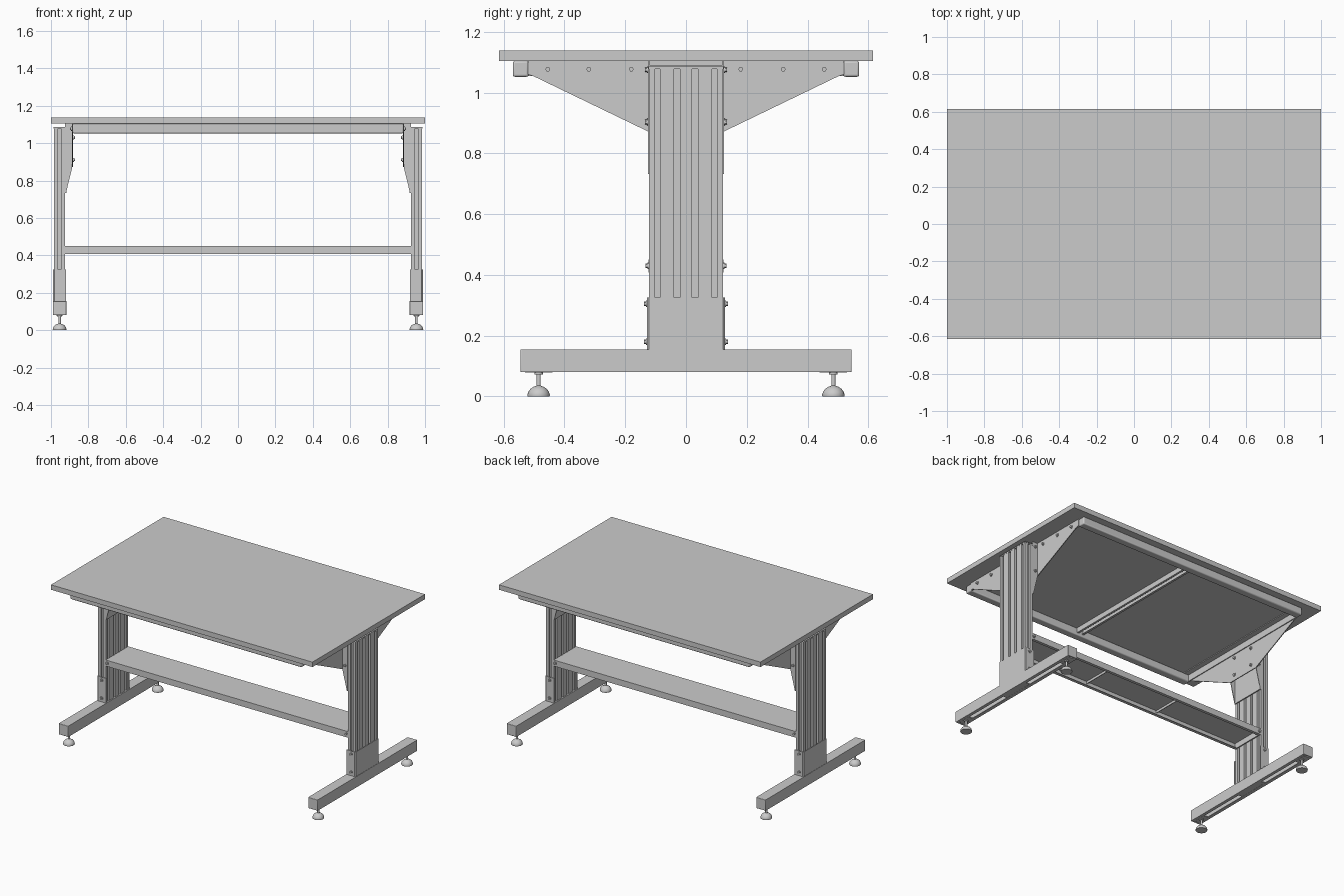
import bpy, bmesh, math
from mathutils import Matrix, Vector

if "Cube" in bpy.data.objects:
    bpy.data.objects.remove(bpy.data.objects["Cube"])


def finish(name, bm, mirror="", bevel=0.0):
    """Turn a bmesh into a named object, optionally mirrored about the world axes."""
    bmesh.ops.remove_doubles(bm, verts=bm.verts, dist=1e-5)
    bmesh.ops.recalc_face_normals(bm, faces=bm.faces)
    me = bpy.data.meshes.new(name)
    bm.to_mesh(me)
    bm.free()
    for p in me.polygons:
        p.use_smooth = True
    me.set_sharp_from_angle(angle=math.radians(35))
    ob = bpy.data.objects.new(name, me)
    bpy.context.collection.objects.link(ob)
    if bevel:
        m = ob.modifiers.new("bevel", 'BEVEL')
        m.width, m.segments = bevel, 3
    if mirror:
        m = ob.modifiers.new("mirror", 'MIRROR')
        m.use_axis = ['X' in mirror, 'Y' in mirror, False]
        m.use_mirror_merge = False
    return ob


def prism(name, pts, axis, a, b, mirror="", bevel=0.0):
    """Extrude a 2D outline along an axis from a to b."""
    place = {'X': lambda u, v: (a, u, v), 'Y': lambda u, v: (u, a, v),
             'Z': lambda u, v: (u, v, a)}[axis]
    bm = bmesh.new()
    f = bm.faces.new([bm.verts.new(place(u, v)) for u, v in pts])
    r = bmesh.ops.extrude_face_region(bm, geom=[f])
    bm.faces.ensure_lookup_table()
    d = Vector([(b - a) if axis == k else 0 for k in 'XYZ'])
    new = [v for v in r['geom'] if isinstance(v, bmesh.types.BMVert)]
    bmesh.ops.translate(bm, verts=new, vec=d)
    if not any(set(g.verts) == {v for v in g.verts if abs(v.co['XYZ'.index(axis)] - a) < 1e-7} for g in bm.faces):
        low = [v for v in bm.verts if v not in new]
        bm.faces.new(low)
    return finish(name, bm, mirror, bevel)


def box(name, x, y, z, mirror="", bevel=0.0):
    return prism(name, [(x[0], y[0]), (x[1], y[0]), (x[1], y[1]), (x[0], y[1])],
                 'Z', z[0], z[1], mirror, bevel)


def channel(c0, c1, z0, z1, t, lip):
    """Outline of a downward-open channel with inward lips."""
    return [(c0, z0), (c0 + lip, z0), (c0 + lip, z0 + t), (c0 + t, z0 + t), (c0 + t, z1 - t),
            (c1 - t, z1 - t), (c1 - t, z0 + t), (c1 - lip, z0 + t), (c1 - lip, z0),
            (c1, z0), (c1, z1), (c0, z1)]


def bolts(name, places, direction, mirror):
    """Hex bolt heads with washers, standing on a surface."""
    bm = bmesh.new()
    rot = Vector((0, 0, 1)).rotation_difference(Vector(direction)).to_matrix().to_4x4()
    for p in places:
        for seg, r, h in ((16, .011, .004), (6, .008, .010)):
            m = Matrix.Translation(p) @ rot @ Matrix.Translation((0, 0, h / 2))
            bmesh.ops.create_cone(bm, cap_ends=True, segments=seg, radius1=r,
                                  radius2=r, depth=h, matrix=m)
    return finish(name, bm, mirror)


# Worktop
box("worktop", (-1, 1), (-.615, .615), (1.104, 1.138))

# Frame under the worktop
box("long_rail", (-.885, .885), (.518, .57), (1.052, 1.104), "Y", .007)
prism("centre_crossbeam", channel(-.026, .026, 1.07, 1.104, .004, .014), 'Y', -.518, .518)
box("end_crossbeam_flange", (.84, .883), (-.518, .518), (1.099, 1.104), "X")
box("end_crossbeam_web", (.876, .882), (-.518, .518), (1.055, 1.1), "X")

# Triangular gussets holding the frame, and the brackets on the columns
prism("gusset", [(-.52, 1.104), (-.52, 1.06), (-.5, 1.053), (-.125, .872), (.125, .872),
                 (.5, 1.053), (.52, 1.06), (.52, 1.104)], 'X', .882, .888, "X")
prism("bracket_side", [(.884, 1.104), (.884, .88), (.92, .732), (.926, .732), (.926, 1.104)],
      'Y', .12, .125, "XY")
box("bracket_back", (.918, .926), (-.125, .125), (.732, 1.09), "X")
bolts("gusset_bolts", [(.888, y, 1.077) for y in (.18, .32, .455)], (1, 0, 0), "XY")
bolts("gusset_inner_bolts", [(.882, y, z) for y in (.08,) for z in (.91, 1.03)], (-1, 0, 0), "XY")
bolts("bracket_bolts", [(.905, .125, z) for z in (.903, 1.075)], (0, 1, 0), "XY")

# Slotted columns: grooves on the broad faces and one on each narrow face
half, depth, x0, x1 = .122, .014, .926, .985
slots = [(-.102, -.086), (-.04, -.02), (.02, .04), (.086, .102)]
outer = [(x1, -half)]
for lo, hi in slots:
    outer += [(x1, lo), (x1 - depth, lo), (x1 - depth, hi), (x1, hi)]
outer.append((x1, half))
xm = (x0 + x1) / 2
end = [(xm + .008, half), (xm + .008, half - depth), (xm - .008, half - depth), (xm - .008, half)]
inner = [(x0 + x1 - x, y) for x, y in reversed(outer)]
far_end = [(x, -y) for x, y in reversed(end)]
prism("column", outer + end + inner + far_end, 'Z', .155, 1.08, "X")
box("column_cap", (x0 - .001, x1 + .001), (-.123, .123), (1.078, 1.086), "X")

# U-shaped sleeves at the column bases
prism("column_sleeve", [(.92, -.128), (.982, -.128), (.988, -.122), (.988, .122), (.982, .128),
                        (.92, .128), (.92, .122), (.984, .122), (.984, -.122), (.92, -.122)],
      'Z', .155, .325, "X")
bolts("sleeve_bolts", [(.954, .128, z) for z in (.18, .305)], (0, 1, 0), "XY")

# Floor beams with end caps
prism("floor_beam", channel(.918, .99, .08, .155, .005, .022), 'Y', -.54, .54, "X")
box("floor_beam_cap", (.918, .99), (.537, .545), (.08, .155), "XY", .003)
box("glide_plate", (.935, .973), (.44, .53), (.079, .086), "XY")
box("column_foot_plate", (.935, .973), (-.11, .11), (.081, .088), "X")

# Levelling feet
bm = bmesh.new()
profile = [(0, 0), (.036, 0), (.037, .005), (.034, .015), (.027, .025), (.016, .032), (.009, .034),
           (.007, .036), (.007, .072), (.014, .072), (.014, .08), (0, .08)]
vs = [bm.verts.new((r, 0, z)) for r, z in profile]
es = [bm.edges.new(e) for e in zip(vs, vs[1:])]
bmesh.ops.spin(bm, geom=vs + es, cent=(0, 0, 0), axis=(0, 0, 1), angle=math.tau, steps=24)
bmesh.ops.translate(bm, verts=bm.verts, vec=(.954, .485, 0))
finish("levelling_foot", bm, "XY")

# Lower shelf: folded tray with ribs, end plates and fixings
prism("footrest_shelf", channel(-.123, .123, .408, .45, .004, .02), 'X', -.92, .92)


box("shelf_end_plate", (.918, .926), (-.123, .123), (.408, .45), "X")
box("shelf_rib", (.28, .285), (-.119, .119), (.43, .446), "X")
bolts("shelf_bolts", [(.915, .123, .43)], (0, 1, 0), "XY")
